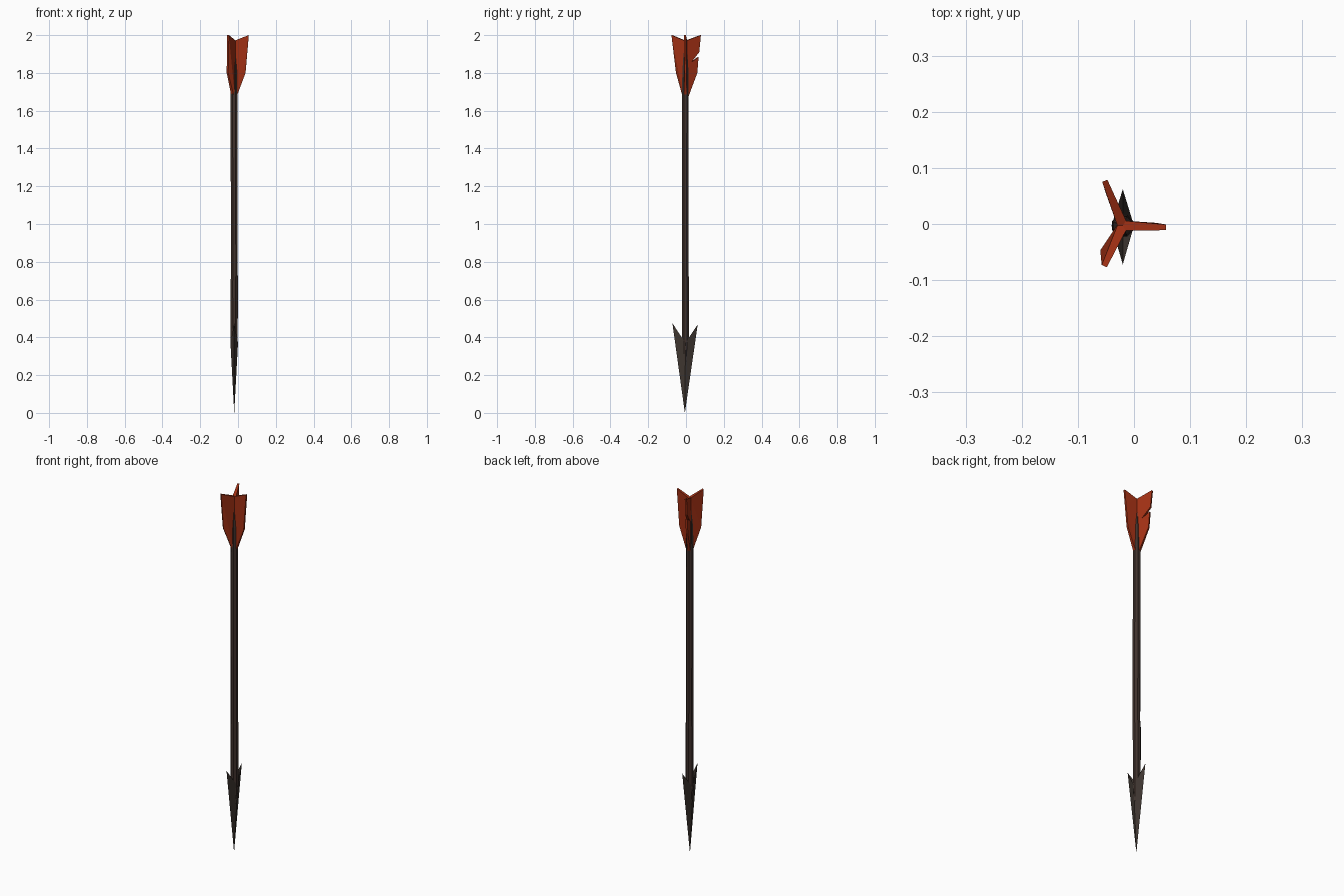
import bpy, bmesh, math
from mathutils import Vector

if "Cube" in bpy.data.objects:
    bpy.data.objects.remove(bpy.data.objects["Cube"])

CX, CY = -0.02, -0.003      # shaft axis


def material(name, rgb):
    m = bpy.data.materials.new(name)
    m.diffuse_color = (*rgb, 1)
    m.use_nodes = True
    m.node_tree.nodes["Principled BSDF"].inputs["Base Color"].default_value = m.diffuse_color
    return m


wood = material("dark wood", (0.050, 0.031, 0.025))
iron = material("dark iron", (0.050, 0.038, 0.031))
red = material("red feather", (0.36, 0.030, 0.007))


def build(name, verts, faces, mat):
    bm = bmesh.new()
    vs = [bm.verts.new(v) for v in verts]
    for f in faces:
        bm.faces.new([vs[i] for i in f])
    bmesh.ops.triangulate(bm, faces=[f for f in bm.faces if len(f.verts) > 4])
    bmesh.ops.recalc_face_normals(bm, faces=bm.faces)
    me = bpy.data.meshes.new(name)
    bm.to_mesh(me)
    bm.free()
    me.materials.append(mat)
    ob = bpy.data.objects.new(name, me)
    bpy.context.collection.objects.link(ob)
    return ob


# Shaft: slightly uneven rings (z, dx, dy, radius), pinched at the nock
N = 8
rings = [(0.20, 0, -0.002, 0.008), (0.35, 0, 0, 0.020), (0.70, 0, 0, 0.0205),
         (0.74, 0.001, -0.001, 0.019), (1.25, 0.0, -0.001, 0.020),
         (1.70, -0.001, 0, 0.019), (1.80, 0, 0, 0.018), (1.965, 0, 0, 0.007)]
verts, faces = [], []
for z, dx, dy, r in rings:
    for i in range(N):
        a = math.tau * (i + 0.5) / N
        verts.append((CX + dx + r * math.cos(a), CY + dy + r * math.sin(a), z))
for k in range(len(rings) - 1):
    for i in range(N):
        j = (i + 1) % N
        faces.append((k * N + i, k * N + j, (k + 1) * N + j, (k + 1) * N + i))
faces += [tuple(range(N)), tuple(range(len(verts) - N, len(verts)))]
build("shaft", verts, faces, wood)

# Barbed head: long tip, two swept barbs, ridges on both flat sides
head = [(CX, -0.006, 0.0), (CX, -0.072, 0.475), (CX, 0.062, 0.468),
        (CX - 0.020, CY, 0.37), (CX + 0.020, CY, 0.37),
        (CX, -0.024, 0.36), (CX, 0.018, 0.36)]
build("arrowhead", head,
      [(0, 1, 3), (0, 3, 2), (0, 4, 1), (0, 2, 4),
       (1, 5, 3), (1, 4, 5), (2, 3, 6), (2, 6, 4), (3, 5, 4, 6)], iron)


# Feathers: outline of (reach, z) swept to a wedge, thick at the root.
# low / high are the outer xy positions at z = 1.8 and z = 2.0.
def feather(name, outline, low, high):
    n = len(outline)
    sides = [[], []]
    for u, z in outline:
        t = min(1, max(0, (z - 1.8) / 0.2))
        out = Vector(low).lerp(Vector(high), t) - Vector((CX, CY))
        side = Vector((-out.y, out.x)).normalized() * (0.009 - 0.004 * u)
        for s, k in zip(sides, (1, -1)):
            p = Vector((CX, CY)) + out * u + side * k
            s.append((p.x, p.y, z))
    faces = [tuple(range(n)), tuple(range(n, 2 * n))]
    faces += [(i, (i + 1) % n, n + (i + 1) % n, n + i) for i in range(n)]
    build(name, sides[0] + sides[1], faces, red)


whole = [(0, 1.64), (1, 1.80), (1, 1.92), (1, 2.0), (0, 1.97)]
torn = [(0, 1.64), (1, 1.80), (0.98, 1.885), (0.42, 1.855),
        (1, 1.91), (1, 2.0), (0, 1.97)]
feather("feather_right", whole, (0.040, -0.003), (0.057, -0.006))
feather("feather_back", torn, (-0.046, 0.058), (-0.052, 0.077))
feather("feather_front", whole, (-0.056, -0.050), (-0.053, -0.075))
